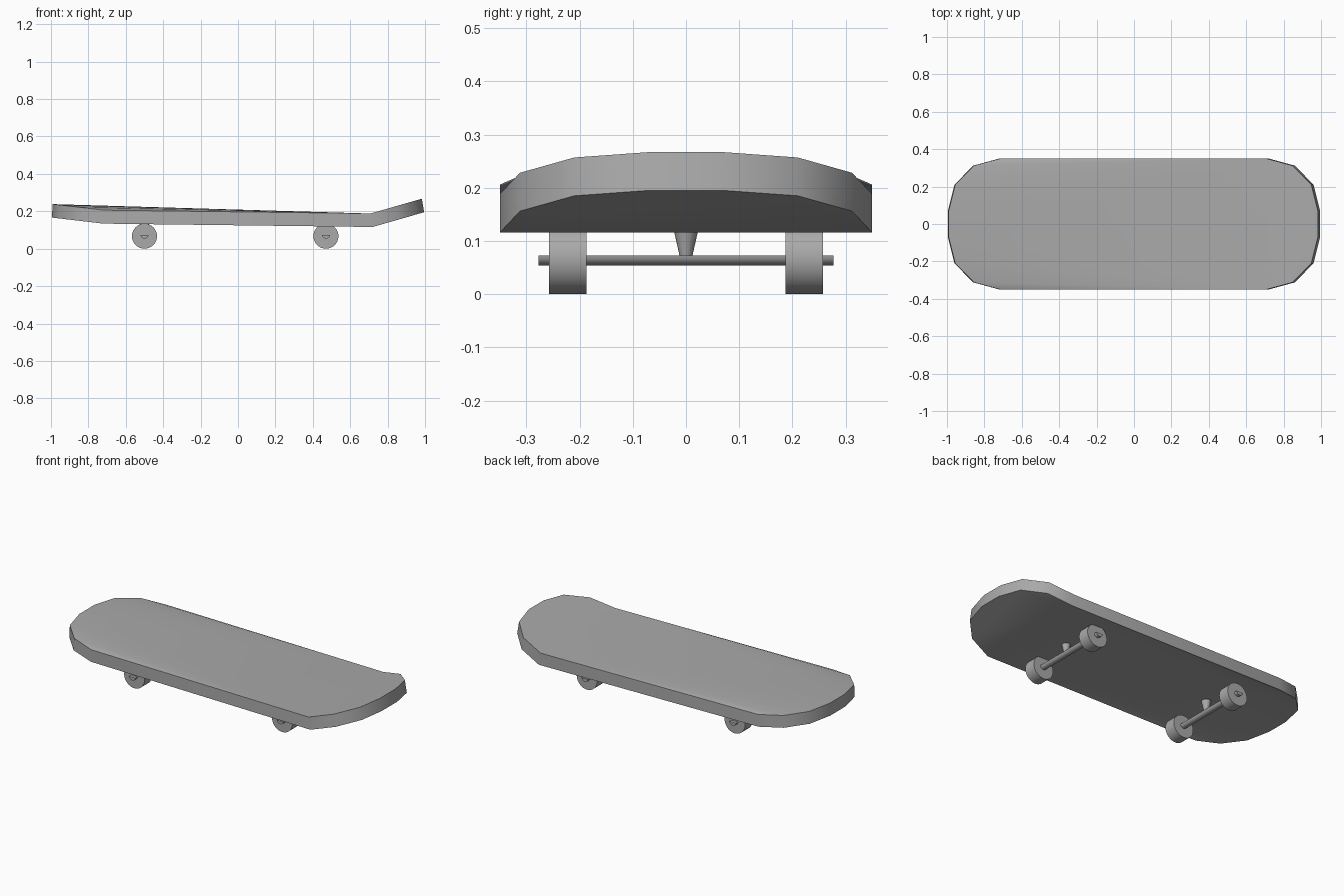
import bpy, bmesh, math
from mathutils import Matrix

cube = bpy.data.objects.get("Cube")
if cube:
    bpy.data.objects.remove(cube, do_unlink=True)

grey = bpy.data.materials.new("plain_grey")
grey.use_nodes = True
COLOUR = (0.4, 0.4, 0.4, 1)
grey.diffuse_color = COLOUR
grey.node_tree.nodes["Principled BSDF"].inputs["Base Color"].default_value = COLOUR


def finish(name, bm, angle=30):
    bmesh.ops.recalc_face_normals(bm, faces=bm.faces[:])
    mesh = bpy.data.meshes.new(name)
    bm.to_mesh(mesh)
    bm.free()
    mesh.materials.append(grey)
    obj = bpy.data.objects.new(name, mesh)
    bpy.context.collection.objects.link(obj)
    bpy.ops.object.select_all(action='DESELECT')
    bpy.context.view_layer.objects.active = obj
    obj.select_set(True)
    bpy.ops.object.shade_smooth_by_angle(angle=math.radians(angle))
    return obj


# Deck: rounded ends, raised nose at -x and a steeper tail at +x
HALF = [(0.72, 0.35), (0.86, 0.312), (0.96, 0.21), (0.995, 0.07)]


def deck_height(x):
    main = 0.125 - 0.0125 * x
    if x > 0.72:
        return main + (x - 0.72) * 0.3
    if x < -0.72:
        return main + (-0.72 - x) * 0.105
    return main


def deck_layer(bm, lift):
    # One half outline per end, ordered from the front edge to the back edge
    ends = []
    for sign in (-1, 1):
        shift = 0.0
        if lift:
            shift = -0.012 if sign > 0 else 0.004
        ring = [(x, -y) for x, y in HALF] + [(x, y) for x, y in reversed(HALF)]
        ends.append([bm.verts.new((sign * x + shift, y, deck_height(sign * x) + lift))
                     for x, y in ring])
    nose, tail = ends
    front, back = tail[0], tail[-1]
    bm.faces.new(tail)
    bm.faces.new((nose[3], front, back, nose[4]))
    for i in range(3):
        bm.faces.new((front, nose[i], nose[i + 1]))
        bm.faces.new((back, nose[i + 4], nose[i + 5]))
    return tail + nose[::-1]


bm = bmesh.new()
bottom = deck_layer(bm, 0)
top = deck_layer(bm, 0.072)
for i in range(len(top)):
    j = (i + 1) % len(top)
    bm.faces.new((bottom[i], bottom[j], top[j], top[i]))
finish("deck", bm, 35)


# Trucks and wheels
def wheel(name, x, y):
    bm = bmesh.new()
    bmesh.ops.create_cone(bm, cap_ends=True, segments=32, radius1=0.067,
                          radius2=0.067, depth=0.07,
                          matrix=Matrix.Translation((x, y, 0.067))
                          @ Matrix.Rotation(math.pi / 2, 4, 'X'))
    finish(name, bm)


def axle(name, x):
    # Half-round bar with its flat side up
    bm = bmesh.new()
    steps = 10
    arc = [math.pi * (1 + i / steps) for i in range(steps + 1)]
    face = bm.faces.new([bm.verts.new((x + 0.021 * math.cos(a), -0.277,
                                       0.073 + 0.019 * math.sin(a))) for a in arc])
    new = bmesh.ops.extrude_face_region(bm, geom=[face])["geom"]
    moved = [v for v in new if isinstance(v, bmesh.types.BMVert)]
    bmesh.ops.translate(bm, vec=(0, 0.554, 0), verts=moved)
    finish(name, bm)


def post(name, x):
    # Tapered hanger between the axle and the deck
    bm = bmesh.new()
    bmesh.ops.create_cone(bm, cap_ends=True, segments=16, radius1=0.012,
                          radius2=0.027, depth=0.066,
                          matrix=Matrix.Translation((x, 0, 0.105)))
    finish(name, bm)


for end, x in (("nose", -0.5), ("tail", 0.47)):
    axle(end + "_axle", x)
    post(end + "_post", x)
    for side, y in (("front", -0.222), ("back", 0.222)):
        wheel(f"{end}_{side}_wheel", x, y)
